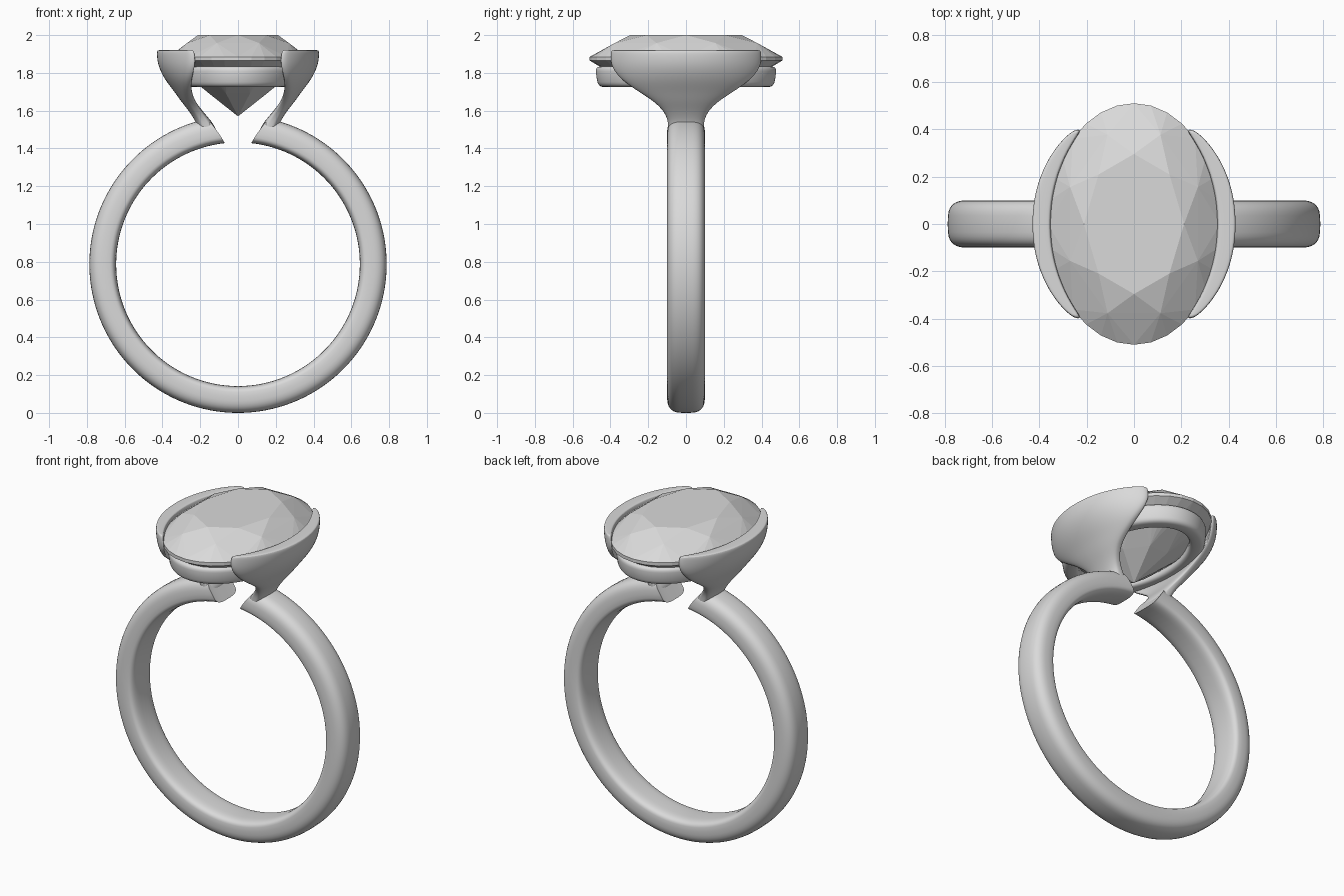
import bpy, bmesh
from math import sin, cos, pi, radians, sqrt, copysign

cube = bpy.data.objects.get("Cube")
if cube:
    bpy.data.objects.remove(cube, do_unlink=True)

grey = bpy.data.materials.new("light_grey")
grey.use_nodes = True
grey.diffuse_color = (0.7, 0.7, 0.7, 1)
grey.node_tree.nodes["Principled BSDF"].inputs["Base Color"].default_value = (0.7, 0.7, 0.7, 1)


def power(v, p):
    return copysign(abs(v) ** p, v)


def finish(name, bm, smooth=True):
    bmesh.ops.recalc_face_normals(bm, faces=bm.faces)
    mesh = bpy.data.meshes.new(name)
    bm.to_mesh(mesh)
    bm.free()
    mesh.materials.append(grey)
    obj = bpy.data.objects.new(name, mesh)
    bpy.context.collection.objects.link(obj)
    if smooth:
        bpy.ops.object.select_all(action='DESELECT')
        obj.select_set(True)
        bpy.context.view_layer.objects.active = obj
        bpy.ops.object.shade_smooth_by_angle(angle=radians(40))
    return obj


def loft(sections, closed=False):
    """Skin closed cross-sections; open ends are capped with strips of quads."""
    bm = bmesh.new()
    rows = [[bm.verts.new(p) for p in s] for s in sections]
    n = len(rows[0])
    pairs = list(zip(rows, rows[1:]))
    if closed:
        pairs.append((rows[-1], rows[0]))
    for a, b in pairs:
        for i in range(n):
            j = (i + 1) % n
            bm.faces.new((a[i], a[j], b[j], b[i]))
    if not closed:
        for row in (rows[0], rows[-1]):
            for i in range(n // 2):
                quad = [row[i], row[i + 1], row[n - i - 1], row[(n - i) % n]]
                bm.faces.new(list(dict.fromkeys(quad)))
    return bm


# Band: rounded section swept round, with slanted ends at the open top
CENTRE = 0.787
profile = []
for k in range(36):
    c, s = cos(2 * pi * k / 36), sin(2 * pi * k / 36)
    r = 0.70 + (0.087 * s ** 0.75 if s > 0 else -0.055 * abs(s) ** 0.5)
    profile.append((r, 0.1 * power(c, 0.6)))
sections = []
for k in range(129):
    row = []
    for r, y in profile:
        start = radians(6.2 + 5.6 * (r - 0.645) / 0.142)
        a = start + (2 * pi - 2 * start) * k / 128
        row.append((r * sin(a), y, CENTRE + r * cos(a)))
    sections.append(row)
finish("band", loft(sections))

# Side claws: a narrow neck flaring into a curved wall (height, half width, x, half thickness)
levels = [
    (1.47, 0.09, 0.15, 0.05), (1.53, 0.095, 0.175, 0.045),
    (1.56, 0.10, 0.195, 0.04), (1.60, 0.12, 0.225, 0.036),
    (1.65, 0.17, 0.265, 0.037), (1.70, 0.25, 0.30, 0.037),
    (1.75, 0.325, 0.34, 0.037), (1.80, 0.375, 0.37, 0.038),
    (1.85, 0.40, 0.388, 0.039), (1.90, 0.40, 0.393, 0.039),
    (1.918, 0.396, 0.393, 0.036), (1.921, 0.385, 0.393, 0.028),
]
sections = []
for z, w, x, t in levels:
    row = []
    for k in range(40):
        a = 2 * pi * k / 40
        y = w * power(cos(a), 0.85)
        row.append((x * sqrt(1 - (y / 0.5) ** 2) + t * power(sin(a), 0.6), y, z))
    sections.append(row)
claws = finish("side_claws", loft(sections))
claws.modifiers.new("mirror", 'MIRROR')
claws.modifiers.new("smooth", 'SUBSURF').levels = 2
claws.modifiers["smooth"].render_levels = 2

# Gallery ring: oval hoop under the stone, narrower at its base
sections = []
for k in range(96):
    a = 2 * pi * k / 96
    row = []
    for m in range(24):
        b = 2 * pi * m / 24
        h = power(sin(b), 0.5)
        off = 0.045 * power(cos(b), 0.6) - 0.045 + 0.008 * (h - 1)
        row.append(((0.34 + off) * cos(a), (0.482 + off) * sin(a), 1.78 + 0.055 * h))
    sections.append(row)
finish("gallery_ring", loft(sections, closed=True))

# Stone: oval brilliant cut, the hull of its facet corners (count, turn, scale, height)
bm = bmesh.new()
rings = [
    (8, 0, 0.58, 2.0), (8, 0.5, 0.80, 1.958), (32, 0, 1.0, 1.885),
    (32, 0, 1.0, 1.865), (8, 0.5, 0.45, 1.69),
]
for count, turn, f, z in rings:
    for k in range(count):
        a = 2 * pi * (k + turn) / count
        bm.verts.new((0.365 * f * cos(a), 0.51 * f * sin(a), z))
bm.verts.new((0, 0, 1.57))
bmesh.ops.convex_hull(bm, input=bm.verts)
bmesh.ops.dissolve_limit(bm, angle_limit=radians(0.5), verts=bm.verts, edges=bm.edges)
finish("stone", bm, smooth=False)
